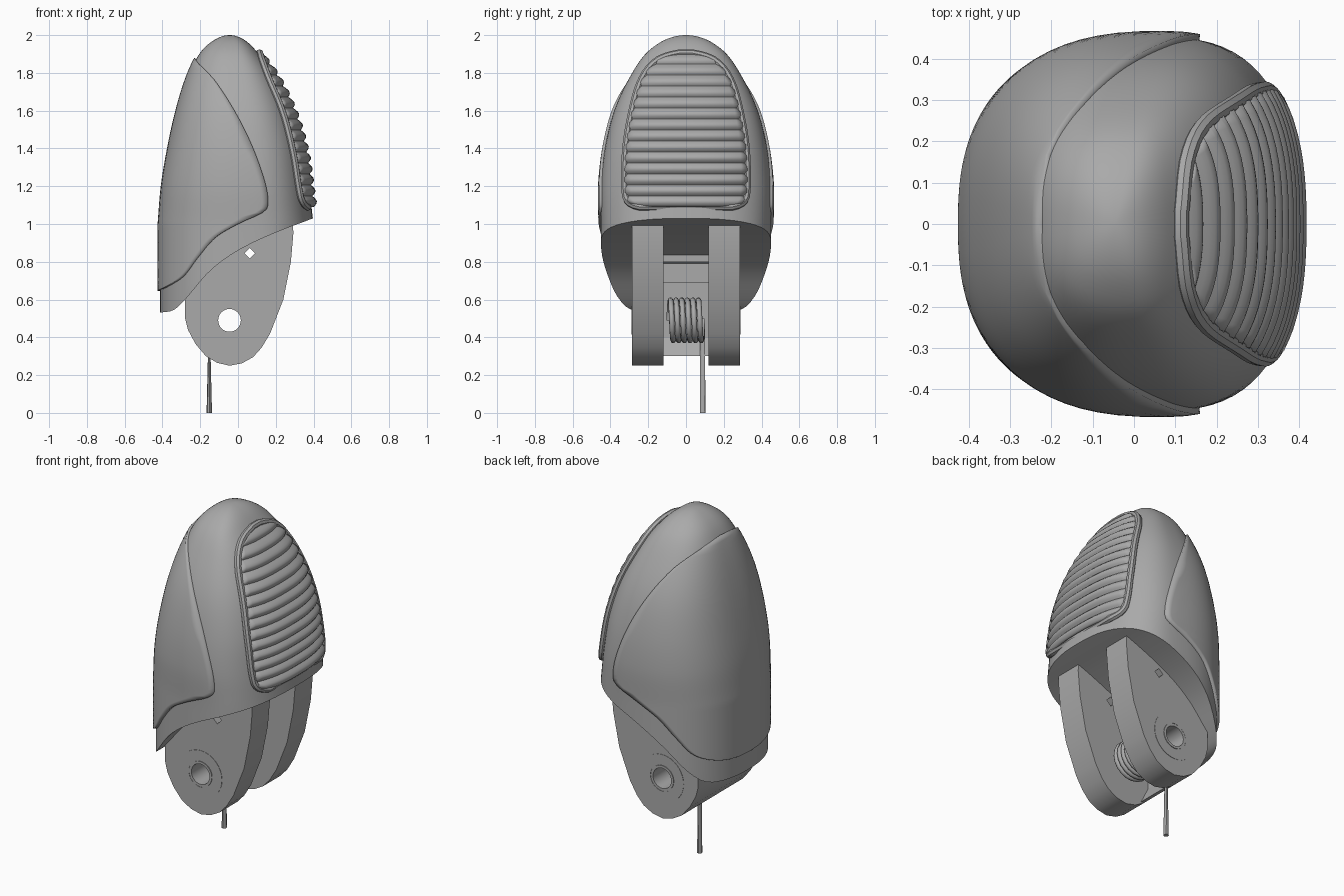
import bpy, bmesh, math

if "Cube" in bpy.data.objects:
    bpy.data.objects.remove(bpy.data.objects["Cube"])

grey = bpy.data.materials.new("plain_grey")
grey.use_nodes = True
grey.diffuse_color = (0.4, 0.4, 0.4, 1)
grey.node_tree.nodes["Principled BSDF"].inputs["Base Color"].default_value = (0.4, 0.4, 0.4, 1)

N = 2.5                      # squareness of the shell cross-section
PIVOT = (-0.045, 0.49)       # hinge axis in x, z


def curve(table, t):
    """Smooth interpolation through (t, value) pairs."""
    if t <= table[0][0]:
        return table[0][1]
    if t >= table[-1][0]:
        return table[-1][1]
    i = max(k for k in range(len(table) - 1) if table[k][0] <= t)

    def slope(k):
        a, b = table[max(k - 1, 0)], table[min(k + 1, len(table) - 1)]
        return (b[1] - a[1]) / (b[0] - a[0])
    (t0, v0), (t1, v1) = table[i], table[i + 1]
    h = t1 - t0
    s = (t - t0) / h
    return (v0 * (1 + 2 * s) * (1 - s) ** 2 + h * slope(i) * s * (1 - s) ** 2
            + v1 * s * s * (3 - 2 * s) + h * slope(i + 1) * s * s * (s - 1))


def finish(obj, smooth=None):
    bpy.ops.object.select_all(action="DESELECT")
    obj.select_set(True)
    bpy.context.view_layer.objects.active = obj
    if obj.type == "CURVE":
        bpy.ops.object.convert(target="MESH")
        obj = bpy.context.object
    obj.data.materials.clear()
    obj.data.materials.append(grey)
    if smooth:
        bpy.ops.object.shade_smooth_by_angle(angle=math.radians(smooth))
    return obj


def mesh_object(name, verts, faces, smooth=None, thickness=0):
    me = bpy.data.meshes.new(name)
    me.from_pydata(verts, [], faces)
    bm = bmesh.new()
    bm.from_mesh(me)
    bmesh.ops.remove_doubles(bm, verts=bm.verts, dist=0.0005)
    bmesh.ops.recalc_face_normals(bm, faces=bm.faces)
    bm.to_mesh(me)
    bm.free()
    obj = bpy.data.objects.new(name, me)
    bpy.context.collection.objects.link(obj)
    if thickness:
        mod = obj.modifiers.new("thickness", "SOLIDIFY")
        mod.thickness, mod.offset = thickness, -1
    return finish(obj, smooth)


def grid_faces(rows, cols):
    return [(r * cols + c, r * cols + c + 1, (r + 1) * cols + c + 1, (r + 1) * cols + c)
            for r in range(rows - 1) for c in range(cols - 1)]


def path_object(name, splines, cyclic, depth=0, extrude=0, flat=False, smooth=40):
    cu = bpy.data.curves.new(name, "CURVE")
    cu.dimensions = "2D" if flat else "3D"
    cu.fill_mode = "BOTH" if flat else "FULL"
    cu.bevel_depth, cu.bevel_resolution, cu.extrude = depth, 2, extrude
    cu.use_fill_caps = not flat
    for pts in splines:
        sp = cu.splines.new("POLY")
        sp.points.add(len(pts) - 1)
        for p, co in zip(sp.points, pts):
            p.co = (*co, 0, 1) if flat else (*co, 1)
        sp.use_cyclic_u = cyclic
    obj = bpy.data.objects.new(name, cu)
    bpy.context.collection.objects.link(obj)
    if flat:                      # stand the x, z outline upright
        obj.rotation_euler.x = math.pi / 2
    return finish(obj, smooth)


def circle(r, n=32, centre=PIVOT):
    return [(centre[0] + r * math.cos(k * math.tau / n),
             centre[1] + r * math.sin(k * math.tau / n)) for k in range(n)]


# Shell form: back edge, pad-side edge and half width at each height
HEIGHTS = (1.0, 1.2, 1.4, 1.6, 1.8, 1.9, 1.95, 1.98, 2.0)
BACK = (-.412, -.395, -.362, -.318, -.255, -.205, -.16, -.115, -.045)
FRONT = (.40, .375, .345, .285, .185, .11, .065, .025, -.045)
WIDTH = (.45, .452, .43, .38, .285, .215, .155, .10, 0)


def lift(z):
    return math.asin(min(max(z - 1, 0), 1)) / (math.pi / 2)


def form(z):
    u = lift(z)
    back, front, width = [curve([(lift(h), v) for h, v in zip(HEIGHTS, col)], u)
                          for col in (BACK, FRONT, WIDTH)]
    centre = 0.08 - 0.125 * u
    return centre, max(centre - back, 0), max(front - centre, 0), max(width, 0)


def power(v, e):
    return math.copysign(abs(v) ** e, v)


def shell_point(a, z, offset=0):
    centre, back, front, width = form(z)
    c, s = math.cos(a), math.sin(a)
    return (centre + ((front if c > 0 else back) + offset) * power(c, 2 / N),
            (width + offset) * power(s, 2 / N), z)


def pad_x(y, z):
    centre, back, front, width = form(z)
    return centre + front * max(1 - abs(y / width) ** N, 0) ** (1 / N)


# Shell body with a sloping, closed underside
HEM = [(-.42, .53), (-.34, .545), (-.28, .60), (-.15, .75), (0, .86), (.2, .955), (.4, 1.03)]
ROWS, COLS = 44, 72
verts = []
for r in range(ROWS):
    for c in range(COLS + 1):
        a = math.tau * c / COLS
        low = curve(HEM, shell_point(a, 1)[0])
        z = low + (2 - low) * math.sin(r / (ROWS - 1) * math.pi / 2)
        verts.append(shell_point(a, z))
faces = grid_faces(ROWS, COLS + 1)
faces += [(c, c + 1, COLS - c - 1, COLS - c) for c in range(1, COLS // 2 - 1)]
faces += [(0, 1, COLS - 1), (COLS // 2 - 1, COLS // 2, COLS // 2 + 1)]
mesh_object("shell_body", verts, faces, 45)

# Raised back cover wrapping round the shell
EDGE = [(.645, -.43), (.67, -.38), (.72, -.30), (.82, -.22), (.93, -.12), (1.0, 0), (1.06, .13),
        (1.10, .16), (1.25, .135), (1.5, .035), (1.75, -.115), (1.88, -.24)]
verts, rows, cols, rise = [], 60, 41, 0.014
for r in range(rows):
    t = r / (rows - 1)
    z = 0.645 + 1.235 * t ** 1.4
    centre, back, front, width = form(z)
    d = curve(EDGE, z) - centre
    d = max(-1, min(1, d / ((front if d > 0 else back) + rise)))
    a0 = math.acos(power(d, N / 2))
    verts += [shell_point(a0 + (math.tau - 2 * a0) * c / (cols - 1), z, rise) for c in range(cols)]
mesh_object("back_cover", verts, grid_faces(rows, cols), 40, 0.03)

# Ribbed grip pad and its rim
PAD = [(1.09, .24), (1.105, .29), (1.15, .32), (1.35, .322), (1.5, .305), (1.7, .26),
       (1.8, .215), (1.86, .16), (1.89, .10), (1.905, .03)]
RIBS = 14
verts, rows, cols = [], RIBS * 6 + 1, 21
for r in range(rows):
    z = 1.09 + 0.815 * r / (rows - 1)
    bulge = 0.012 + 0.02 * abs(math.sin(math.pi * r / 6))
    for c in range(cols):
        y = curve(PAD, z) * (2 * c / (cols - 1) - 1)
        verts.append((pad_x(y, z) + bulge, y, z))
mesh_object("ribbed_pad", verts, grid_faces(rows, cols), 40, 0.03)

side = [(curve(PAD, z), z) for z in [1.09 + 0.815 * (1 - math.cos(math.pi * k / 30)) / 2
                                     for k in range(31)]]
loop = side + [(-y, z) for y, z in reversed(side)]
path_object("pad_rim", [[(pad_x(y, z) + 0.008, y, z) for y, z in loop]], True, depth=0.02)

# Hinge plates with pivot bore and small pin hole
ARM = [(.29, 1.05), (.293, .95), (.28, .80), (.24, .60), (.17, .42), (.125, .345), (.08, .295),
       (.02, .262), (-.045, .25), (-.11, .265), (-.17, .30), (-.225, .365), (-.265, .44),
       (-.28, .50), (-.28, .64), (-.15, .80), (0, .92)]
for word, sign in (("left", 1), ("right", -1)):
    # the back of the model is +y, so the pair mirrors across y
    plate = path_object(word + "_hinge_plate", [ARM, circle(.06), circle(.028, 4, (.063, .845))],
                        True, extrude=0.083, flat=True, smooth=25)
    plate.location.y = 0.202 * sign
    for name, outer, inner, y in (("boss", .14, .078, .283), ("bushing", .075, .06, .285)):
        ring = path_object(f"{word}_{name}", [circle(outer), circle(inner)], True,
                           extrude=0.004, flat=True, smooth=30)
        ring.location.y = y * sign

# Web joining the plates, and a stop block above it
WEB = [p for p in ARM if p[0] < -.15 and p[1] < .7] + [(-.2, .72), (-.2, .40), (-.15, .30)]
path_object("rear_web", [WEB], True, extrude=0.13, flat=True, smooth=25)
path_object("stop_block", [[(-.24, .69), (-.1, .69), (-.1, .80), (-.04, .80), (-.04, .88),
                            (-.24, .88)]], True, extrude=0.125, flat=True, smooth=25)

# Torsion spring, ending in a straight tail
TURNS, STEP, RADIUS = 6, 20, 0.107
coil = [(PIVOT[0] - RADIUS * math.cos(math.tau * k / STEP), -0.09 + 0.178 * k / (TURNS * STEP),
         PIVOT[1] + RADIUS * math.sin(math.tau * k / STEP)) for k in range(TURNS * STEP + 1)]
coil.append((coil[-1][0], coil[-1][1], 0))
path_object("torsion_spring", [coil], False, depth=0.0145, smooth=50)
